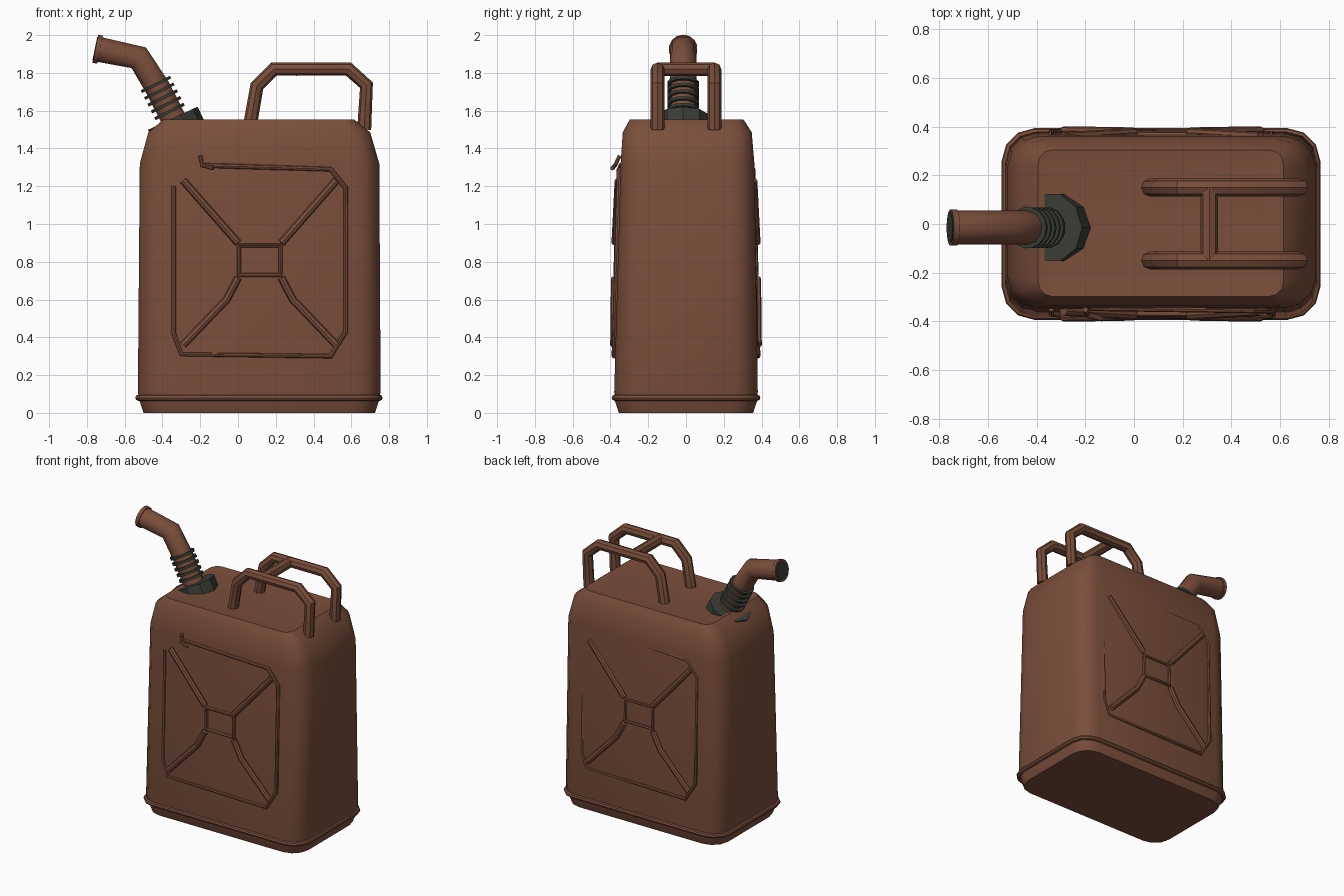
import bpy, bmesh, math
from mathutils import Vector

if "Cube" in bpy.data.objects:
    bpy.data.objects.remove(bpy.data.objects["Cube"])


def material(name, rgb):
    m = bpy.data.materials.new(name)
    m.diffuse_color = (*rgb, 1)
    m.use_nodes = True
    m.node_tree.nodes["Principled BSDF"].inputs["Base Color"].default_value = m.diffuse_color
    return m


BROWN = material("rust_brown", (0.195, 0.077, 0.043))
DARK = material("dark_grey_green", (0.042, 0.047, 0.036))


def smooth(ob, angle=40):
    bpy.ops.object.select_all(action='DESELECT')
    ob.select_set(True)
    bpy.context.view_layer.objects.active = ob
    bpy.ops.object.shade_smooth_by_angle(angle=math.radians(angle))


def tube(name, pts, r, closed=False, res=2, mat=BROWN):
    cu = bpy.data.curves.new(name, 'CURVE')
    cu.dimensions = '3D'
    cu.bevel_depth, cu.bevel_resolution, cu.use_fill_caps = r, res, True
    sp = cu.splines.new('POLY')
    sp.points.add(len(pts) - 1)
    for p, co in zip(sp.points, pts):
        p.co = (*co, 1)
    sp.use_cyclic_u = closed
    ob = bpy.data.objects.new(name, cu)
    bpy.context.collection.objects.link(ob)
    bpy.ops.object.select_all(action='DESELECT')
    ob.select_set(True)
    bpy.context.view_layer.objects.active = ob
    bpy.ops.object.convert(target='MESH')
    ob = bpy.context.object
    ob.name = name
    ob.data.materials.clear()
    ob.data.materials.append(mat)
    smooth(ob)
    return ob


def disc(name, a, b, r, sides, mat):
    """Cylinder between two points."""
    a, b = Vector(a), Vector(b)
    bpy.ops.mesh.primitive_cylinder_add(vertices=sides, radius=r, depth=(b - a).length,
                                        location=(a + b) / 2,
                                        rotation=(b - a).to_track_quat('Z', 'Y').to_euler())
    ob = bpy.context.object
    ob.name = name
    ob.data.materials.append(mat)
    smooth(ob, 30)
    return ob


def outline(x0, x1, y0, y1, rad, z, seg=3):
    """Rounded rectangle as a list of points."""
    pts = []
    for k, (cx, cy) in enumerate([(x1 - rad, y1 - rad), (x0 + rad, y1 - rad),
                                  (x0 + rad, y0 + rad), (x1 - rad, y0 + rad)]):
        for i in range(seg + 1):
            a = math.pi / 2 * (k + i / seg)
            pts.append((cx + rad * math.cos(a), cy + rad * math.sin(a), z))
    return pts


# Can body, lofted through rounded rectangles, with a slightly sunken top
sections = [(-0.50, 0.725, -0.355, 0.355, 0.12, 0.0),
            (-0.52, 0.745, -0.375, 0.375, 0.13, 0.06),
            (-0.53, 0.755, -0.38, 0.38, 0.13, 0.11),
            (-0.52, 0.748, -0.346, 0.362, 0.13, 1.32),
            (-0.475, 0.70, -0.335, 0.348, 0.11, 1.485),
            (-0.395, 0.615, -0.298, 0.305, 0.06, 1.553),
            (-0.345, 0.565, -0.225, 0.23, 0.04, 1.545)]
bm = bmesh.new()
rings = [[bm.verts.new(p) for p in outline(*s)] for s in sections]
n = len(rings[0])
for lo, hi in zip(rings, rings[1:]):
    for i in range(n):
        bm.faces.new((lo[i], lo[(i + 1) % n], hi[(i + 1) % n], hi[i]))
bm.faces.new(rings[0][::-1])
bm.faces.new(rings[-1])
me = bpy.data.meshes.new("can_body")
bm.to_mesh(me)
bm.free()
body = bpy.data.objects.new("can_body", me)
bpy.context.collection.objects.link(body)
me.materials.append(BROWN)
smooth(body, 42)

# Seam bead around the foot
tube("bottom_bead", outline(-0.528, 0.75, -0.378, 0.378, 0.12, 0.08), 0.016, True)


# Raised ribs on front and back (back is the front turned half round)
def panel(name, pts, r, closed=False, lift=0.0, turn=False):
    out = []
    for x, z, *extra in pts:
        y = -0.383 + 0.027 * z - lift - (extra[0] if extra else 0)
        out.append((0.23 - x, -y, z) if turn else (x, y, z))
    return tube(name, out, r, closed)


frame = [(-0.18, 1.31), (0.49, 1.29), (0.57, 1.19), (0.57, 0.43), (0.49, 0.30),
         (-0.30, 0.31), (-0.34, 0.42), (-0.34, 1.20)]
for side, turn in (("front", False), ("back", True)):
    panel(side + "_frame_rib", [(x, z, 0.006 if x > 0.4 else -0.003) for x, z in frame],
          0.013, turn=turn)
    panel(side + "_centre_square", [(0.005, 0.73), (0.225, 0.73), (0.225, 0.885), (0.005, 0.885)],
          0.015, True, 0.006, turn)
    for hand, flip in (("left", False), ("right", True)):
        fx = (lambda x: 0.23 - x) if flip else (lambda x: x)
        panel(f"{side}_{hand}_upper_rib", [(fx(-0.29), 1.23, 0.008), (fx(0.0), 0.90, 0.016)],
              0.02, turn=turn)
        panel(f"{side}_{hand}_lower_rib",
              [(fx(0.0), 0.715, 0.012), (fx(-0.06), 0.60, 0.012), (fx(-0.29), 0.36, 0.008)],
              0.02, turn=turn)

# Small curled wire end at the upper left of the front frame
tube("front_frame_curl", [(-0.20, -0.352, 1.36), (-0.19, -0.375, 1.31), (-0.13, -0.39, 1.295)], 0.011)

# Twin handles joined by a cross bar
for side, y in (("front", -0.15), ("back", 0.15)):
    tube(side + "_handle", [(0.06, y, 1.50), (0.10, y, 1.73), (0.19, y, 1.82),
                            (0.585, y, 1.82), (0.68, y, 1.735), (0.668, y, 1.50)], 0.037)
tube("handle_cross_bar", [(0.31, -0.15, 1.82), (0.31, 0.15, 1.82)], 0.036)

# Spout: cap, bent tube, ribbed neck and lip
YS = -0.015
base, knee = Vector((-0.345, YS, 1.56)), Vector((-0.525, YS, 1.885))
axis = (knee - base).normalized()
capax = Vector((-0.42, 0, 0.9)).normalized()
disc("spout_cap", base - capax * 0.09, base, 0.145, 10, DARK)
end = Vector((-0.755, YS, 1.928))
tube("spout_tube", [base - axis * 0.05, (-0.425, YS, 1.72), (-0.525, YS, 1.88), end], 0.07, res=3)
neck = (Vector((-0.425, YS, 1.72)) - base).normalized()
for i in range(5):
    c = base + neck * (0.04 + 0.04 * i)
    disc(f"neck_ring_{i + 1}", c - neck * 0.008, c + neck * 0.008, 0.086, 14, DARK)
out = (end - Vector((-0.525, YS, 1.88))).normalized()
disc("spout_lip", end - out * 0.025, end, 0.076, 14, BROWN)
disc("spout_opening", end, end + out * 0.003, 0.063, 14, DARK)
